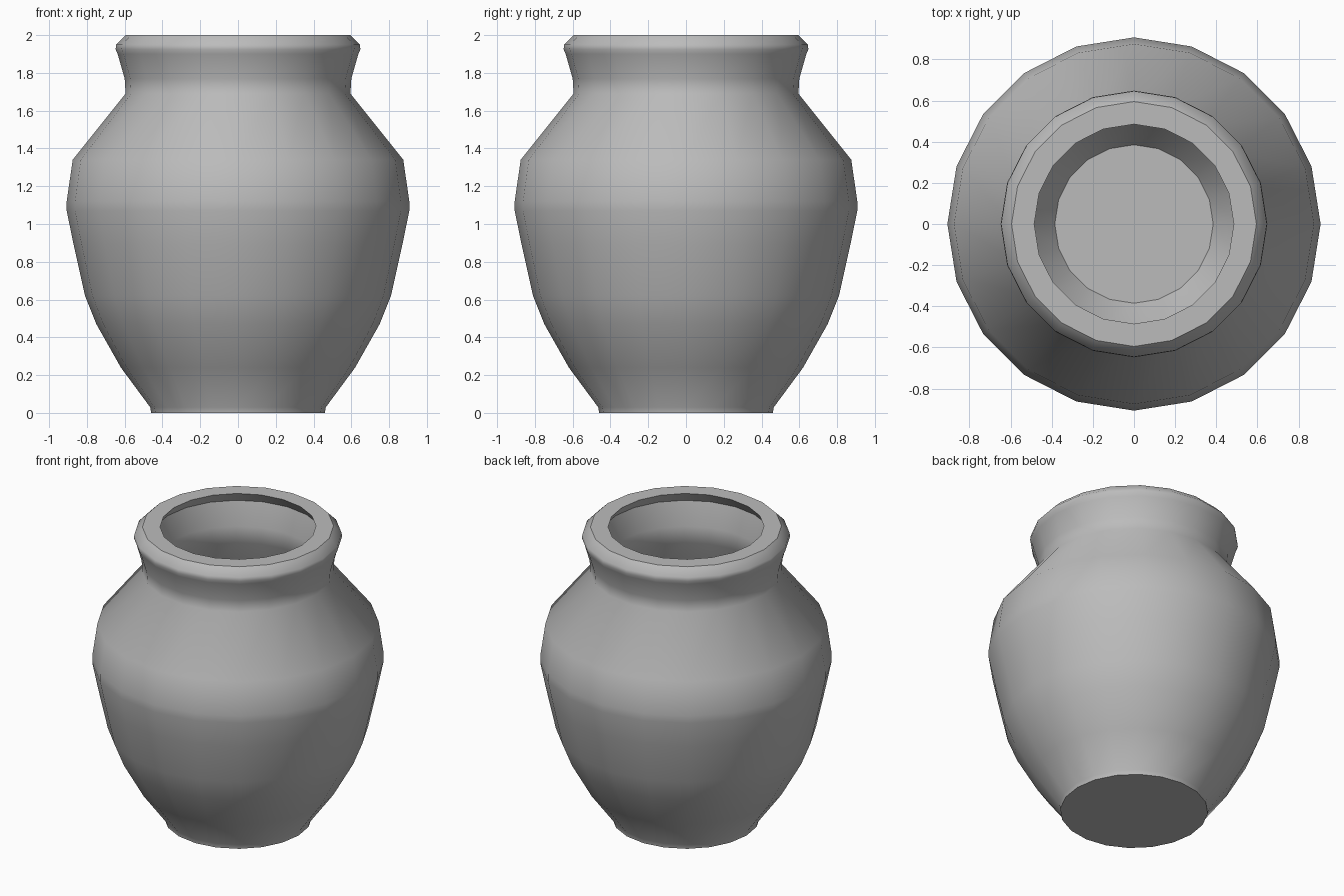
import bpy, bmesh, math

cube = bpy.data.objects.get("Cube")
if cube:
    bpy.data.objects.remove(cube, do_unlink=True)

SIDES = 20

# Outer wall, foot to rim (radius, height)
outer = [(0.46, 0), (0.465, 0.03), (0.62, 0.24), (0.75, 0.47), (0.81, 0.62),
         (0.87, 0.89), (0.907, 1.07), (0.907, 1.12), (0.875, 1.34),
         (0.595, 1.69), (0.60, 1.77), (0.637, 1.9), (0.648, 1.925),
         (0.645, 1.95), (0.595, 2)]
# Inner wall, lip to floor
inner = [(0.485, 2), (0.535, 1.93), (0.495, 1.77), (0.49, 1.66), (0.775, 1.3),
         (0.805, 1.09), (0.77, 0.89), (0.71, 0.64), (0.66, 0.51),
         (0.53, 0.29), (0.385, 0.09)]

clay = bpy.data.materials.new("grey clay")
clay.use_nodes = True
grey = (0.5, 0.5, 0.5, 1)
clay.diffuse_color = grey
clay.node_tree.nodes["Principled BSDF"].inputs["Base Color"].default_value = grey

# Turn the whole profile around z, closing the foot and the floor
bm = bmesh.new()
rings = []
for radius, height in outer + inner:
    ring = []
    for i in range(SIDES):
        a = math.tau * i / SIDES
        ring.append(bm.verts.new((radius * math.cos(a), radius * math.sin(a), height)))
    rings.append(ring)
for low, high in zip(rings, rings[1:]):
    for i in range(SIDES):
        j = (i + 1) % SIDES
        bm.faces.new((low[i], low[j], high[j], high[i]))
bm.faces.new(rings[0][::-1])
bm.faces.new(rings[-1])
bmesh.ops.recalc_face_normals(bm, faces=bm.faces)

mesh = bpy.data.meshes.new("pot")
bm.to_mesh(mesh)
bm.free()
mesh.materials.append(clay)
pot = bpy.data.objects.new("pot", mesh)
bpy.context.collection.objects.link(pot)

# Smooth walls, crisp lip, foot and floor edges
bpy.ops.object.select_all(action='DESELECT')
pot.select_set(True)
bpy.context.view_layer.objects.active = pot
bpy.ops.object.shade_smooth_by_angle(angle=math.radians(42))
